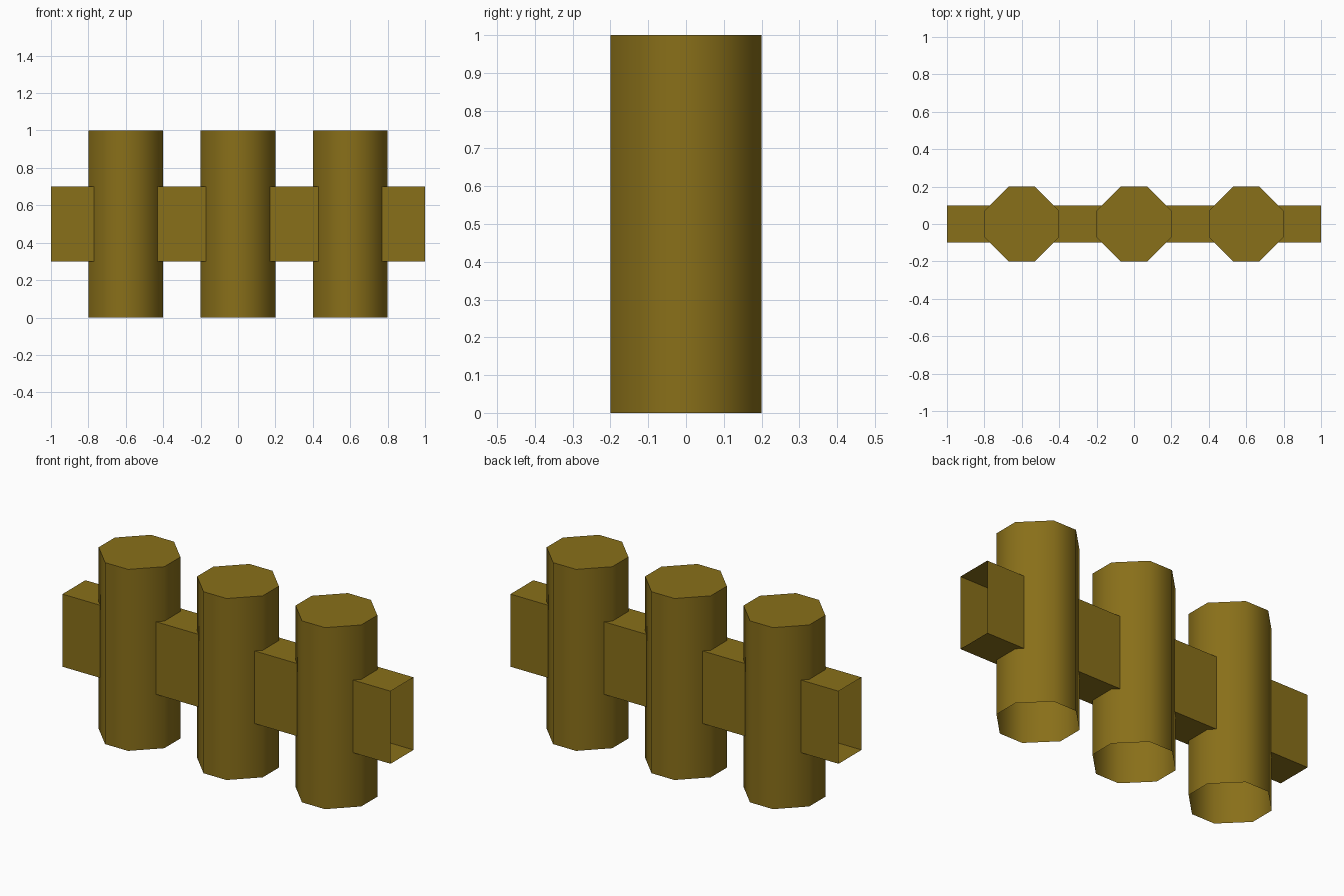
import bpy, bmesh, math

if "Cube" in bpy.data.objects:
    bpy.data.objects.remove(bpy.data.objects["Cube"])

wood = bpy.data.materials.new("ochre_paint")
wood.diffuse_color = (0.25, 0.16, 0.01, 1)
wood.use_nodes = True
wood.node_tree.nodes["Principled BSDF"].inputs["Base Color"].default_value = wood.diffuse_color


def finish(bm, name):
    bmesh.ops.recalc_face_normals(bm, faces=bm.faces)
    mesh = bpy.data.meshes.new(name)
    bm.to_mesh(mesh)
    bm.free()
    mesh.materials.append(wood)
    obj = bpy.data.objects.new(name, mesh)
    bpy.context.collection.objects.link(obj)
    return obj


def box(name, size, center, is_open, chamfer=0):
    """Box with optional chamfered upright edges; faces passing is_open are removed."""
    bm = bmesh.new()
    bmesh.ops.create_cube(bm, size=1)
    bmesh.ops.scale(bm, vec=size, verts=bm.verts)
    bmesh.ops.translate(bm, vec=center, verts=bm.verts)
    if chamfer:
        upright = [e for e in bm.edges
                   if abs(e.verts[0].co.z - e.verts[1].co.z) > 0.1]
        bmesh.ops.bevel(bm, geom=upright, offset=chamfer, segments=1,
                        affect='EDGES', clamp_overlap=True)
    bmesh.ops.recalc_face_normals(bm, faces=bm.faces)
    gone = [f for f in bm.faces if is_open(f.normal)]
    bmesh.ops.delete(bm, geom=gone, context='FACES_ONLY')
    return finish(bm, name)


# Three eight-sided posts, open underneath, smooth around the sides
for label, x in (("left", -0.6), ("middle", 0), ("right", 0.6)):
    post = box(label + "_post", (0.4, 0.4, 1), (x, 0, 0.5),
               lambda n: n.z < -0.9, chamfer=0.13)
    bpy.ops.object.select_all(action='DESELECT')
    post.select_set(True)
    bpy.context.view_layer.objects.active = post
    bpy.ops.object.shade_smooth_by_angle(angle=math.radians(60))

# Rail running through the posts, open at both ends
box("rail", (2, 0.2, 0.4), (0, 0, 0.5), lambda n: abs(n.x) > 0.9)
